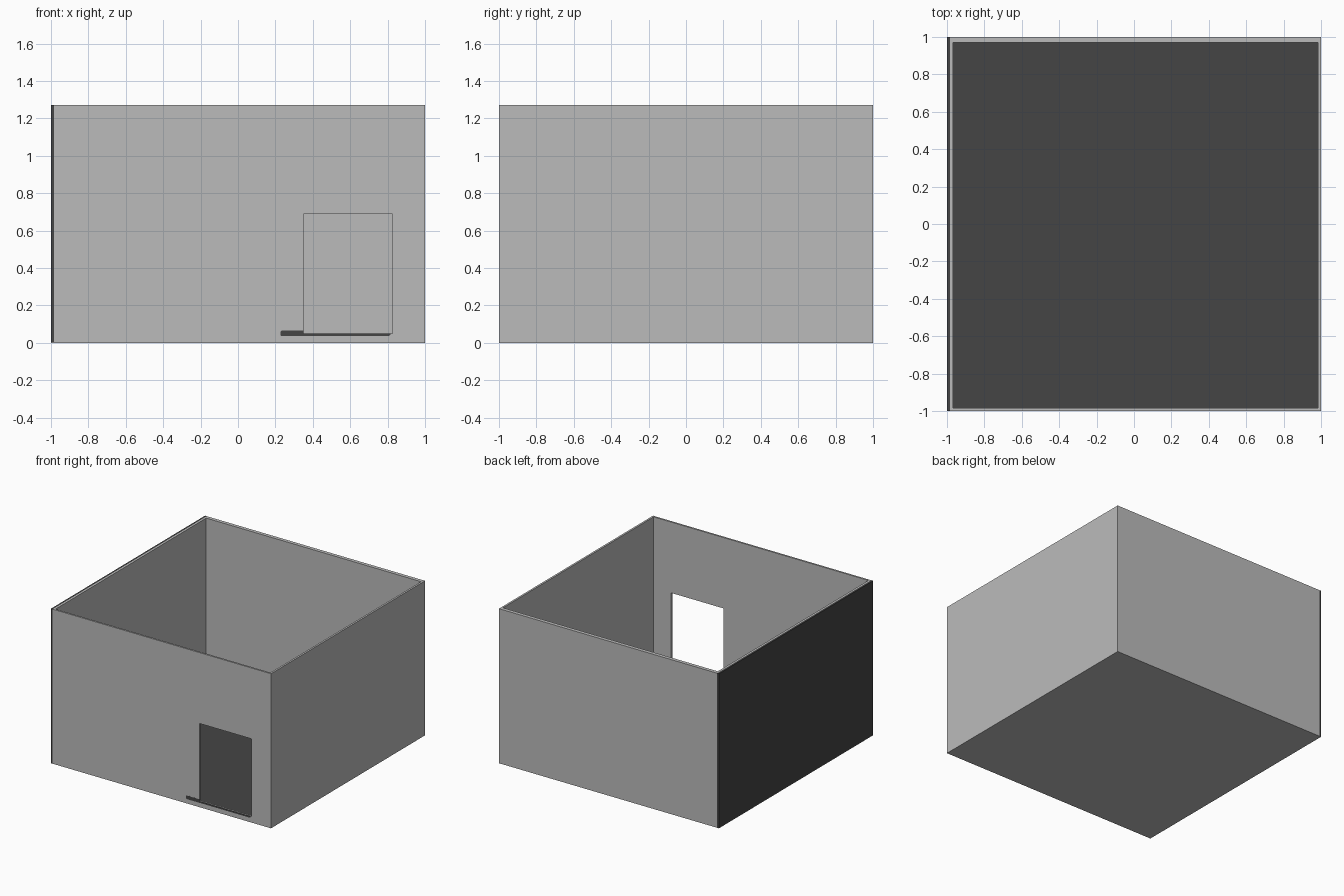
import bpy, bmesh

if "Cube" in bpy.data.objects:
    bpy.data.objects.remove(bpy.data.objects["Cube"])

def material(name, v):
    m = bpy.data.materials.new(name)
    m.diffuse_color = (v, v, v, 1)
    m.use_nodes = True
    m.node_tree.nodes["Principled BSDF"].inputs["Base Color"].default_value = m.diffuse_color
    return m

GREY = material("wall grey", 0.5)
DARK = material("dark grey", 0.06)

def box(name, x, y, z, mat):
    """Axis-aligned box from (min, max) ranges."""
    bm = bmesh.new()
    bmesh.ops.create_cube(bm, size=1)
    for v in bm.verts:
        v.co = [r[0] if c < 0 else r[1] for c, r in zip(v.co, (x, y, z))]
    me = bpy.data.meshes.new(name)
    bm.to_mesh(me)
    bm.free()
    me.materials.append(mat)
    ob = bpy.data.objects.new(name, me)
    bpy.context.collection.objects.link(ob)
    return ob

H = 1.27
X0, X1, Y0, Y1 = -0.968, 0.984, -0.985, 0.97    # inner room faces
OUT = -0.984                                    # inner side of left cladding
D0, D1, DB, DT = 0.35, 0.825, 0.05, 0.688       # doorway

# Grey base slab with a dark floor covering
box("base", (-1, 1), (-1, 1), (0, 0.004), GREY)
box("floor", (X0, X1), (Y0, Y1), (0.004, 0.03), DARK)

# Side and back walls, dark cladding on the left
box("left_cladding", (-1, OUT), (-1, 1), (0.004, H), DARK)
box("left_wall", (OUT, X0), (Y0, Y1), (0.004, H), GREY)
box("right_wall", (X1, 1), (Y0, Y1), (0.004, H), GREY)
box("back_wall", (OUT, 1), (Y1, 1), (0.004, H), GREY)

# Front wall with a doorway cut through it
front = box("front_wall", (OUT, 1), (-1, Y0), (0.004, H), GREY)
cutter = box("doorway_cutter", (D0, D1), (-1.2, -0.8), (DB, DT), GREY)
cutter.hide_render = True
cutter.hide_viewport = True
mod = front.modifiers.new("doorway", 'BOOLEAN')
mod.object = cutter
mod.operation = 'DIFFERENCE'
mod.solver = 'EXACT'

# Dark threshold strip with softened ends, cut away by the doorway
def plate(name, outline):
    bm = bmesh.new()
    face = bm.faces.new([bm.verts.new((x, -1.0006, z)) for x, z in outline])
    ext = bmesh.ops.extrude_face_region(bm, geom=[face])
    for v in ext["geom"]:
        if isinstance(v, bmesh.types.BMVert):
            v.co.y = -0.9995
    bmesh.ops.recalc_face_normals(bm, faces=bm.faces)
    me = bpy.data.meshes.new(name)
    bm.to_mesh(me)
    bm.free()
    me.materials.append(DARK)
    bpy.context.collection.objects.link(bpy.data.objects.new(name, me))

plate("threshold_strip", [(0.233, 0.036), (0.805, 0.036), (0.815, 0.042), (0.817, DB),
                          (D0, DB), (D0, 0.065), (0.233, 0.065), (0.226, 0.059), (0.226, 0.042)])
